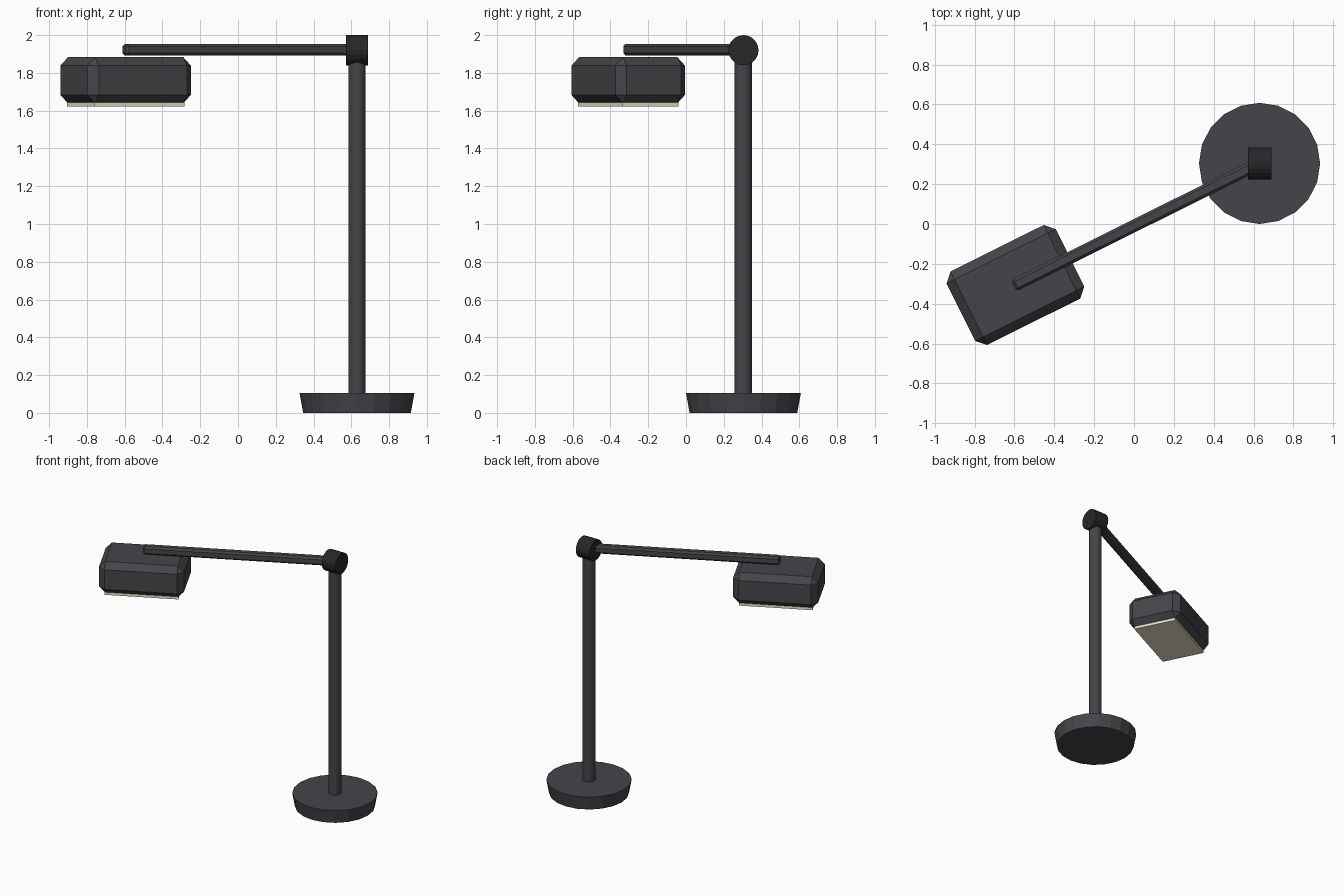
import bpy, bmesh
from math import atan2, hypot, pi
from mathutils import Matrix

if "Cube" in bpy.data.objects:
    bpy.data.objects.remove(bpy.data.objects["Cube"])

BX, BY = 0.63, 0.304       # stand axis
HX, HY = -0.595, -0.306    # lamp head centre
ANG = atan2(BY - HY, BX - HX)


def material(name, rgb):
    m = bpy.data.materials.new(name)
    m.diffuse_color = (*rgb, 1)
    m.use_nodes = True
    m.node_tree.nodes["Principled BSDF"].inputs["Base Color"].default_value = m.diffuse_color
    return m


DARK = material("dark_grey", (0.06, 0.06, 0.068))
BLACK = material("near_black", (0.02, 0.02, 0.023))
CREAM = material("cream", (0.85, 0.78, 0.58))


def finish(name, bm, mat, matrix):
    me = bpy.data.meshes.new(name)
    bmesh.ops.recalc_face_normals(bm, faces=bm.faces)
    bm.to_mesh(me)
    bm.free()
    me.materials.append(mat)
    ob = bpy.data.objects.new(name, me)
    ob.matrix_world = matrix
    bpy.context.collection.objects.link(ob)
    return ob


def cylinder(name, r1, r2, depth, sides, loc, mat, rot=Matrix()):
    bm = bmesh.new()
    bmesh.ops.create_cone(bm, cap_ends=True, segments=sides,
                          radius1=r1, radius2=r2, depth=depth)
    return finish(name, bm, mat, Matrix.Translation(loc) @ rot)


def box(name, size, loc, mat, bevel=0):
    # box turned to the arm direction, with chamfered edges
    bm = bmesh.new()
    bmesh.ops.create_cube(bm, size=1)
    bmesh.ops.scale(bm, vec=size, verts=bm.verts)
    if bevel:
        bmesh.ops.bevel(bm, geom=bm.edges[:], offset=bevel, segments=1,
                        affect='EDGES', profile=0.5)
    return finish(name, bm, mat,
                  Matrix.Translation(loc) @ Matrix.Rotation(ANG, 4, 'Z'))


# Stand
cylinder("base", 0.285, 0.304, 0.105, 20, (BX, BY, 0.0525), DARK)
cylinder("pole", 0.046, 0.046, 1.83, 16, (BX, BY, 1.005), DARK)
cylinder("hinge", 0.08, 0.08, 0.118, 20, (BX, BY, 1.92), BLACK,
         Matrix.Rotation(pi / 2, 4, 'Y'))

# Arm from hinge to the middle of the head
length = hypot(BX - HX, BY - HY) + 0.01
box("arm", (length, 0.062, 0.062),
    ((BX + HX) / 2 - 0.004, (BY + HY) / 2 - 0.002, 1.923), DARK, 0.013)

# Lamp head and light panel
box("lamp_head", (0.612, 0.412, 0.244), (HX, HY, 1.761), DARK, 0.045)
box("light_panel", (0.53, 0.33, 0.03), (HX, HY, 1.637), CREAM)
